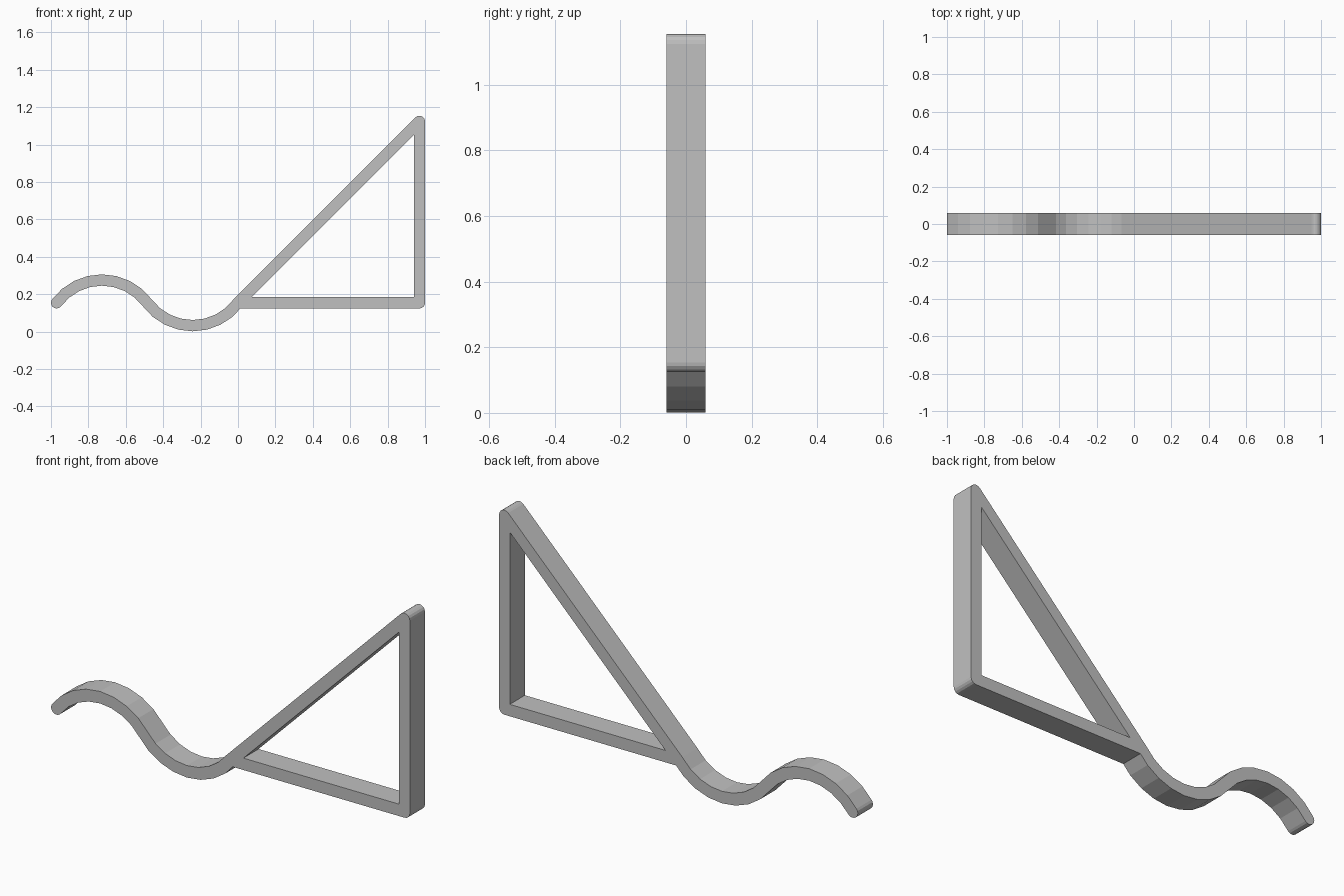
import bpy
import math
from mathutils import Vector

cube = bpy.data.objects.get("Cube")
if cube:
    bpy.data.objects.remove(cube, do_unlink=True)

R = 0.03            # half the bar thickness
DEPTH = 0.06        # half the width along y
BASE = 0.154        # height of the bar and wave ends
RIGHT = 0.97        # centre line of the upright
HALF = RIGHT / 4    # half the chord of one wave arc
RISE = 0.122        # height of one wave arc
STEPS = 8

grey = bpy.data.materials.new("light grey")
grey.use_nodes = True
colour = (0.53, 0.53, 0.53, 1)
grey.diffuse_color = colour
grey.node_tree.nodes["Principled BSDF"].inputs["Base Color"].default_value = colour


def arc(centre, radius, start, end, steps):
    """Points along a circle arc, angles in radians."""
    return [Vector(centre) + radius * Vector((math.cos(a), math.sin(a)))
            for a in (start + (end - start) * i / steps for i in range(steps + 1))]


def add_loop(curve, points):
    spline = curve.splines.new("POLY")
    spline.points.add(len(points) - 1)
    for target, p in zip(spline.points, points):
        target.co = (p[0], p[1], 0, 1)
    spline.use_cyclic_u = True


# Wave centre line: one crest, one trough
radius = (HALF ** 2 + RISE ** 2) / (2 * RISE)
half_angle = math.asin(HALF / radius)
up = math.pi / 2
drop = radius - RISE
crest = arc((-3 * HALF, BASE - drop), radius, up + half_angle, up - half_angle, STEPS)
trough = arc((-HALF, BASE + drop), radius, -up - half_angle, -up + half_angle, STEPS)
wave = crest + trough[1:]

# Mitred offsets on both sides of the wave, running on into the diagonal
top = Vector((RIGHT, BASE + RIGHT))
path = wave + [top]
upper, lower = [], []
for i in range(len(wave)):
    after = (path[i + 1] - path[i]).normalized()
    before = (path[i] - path[i - 1]).normalized() if i else after
    tangent = (before + after).normalized()
    normal = Vector((-tangent.y, tangent.x))
    shift = normal * R / tangent.dot(after)
    upper.append(path[i] + shift)
    lower.append(path[i] - shift)

# Outer outline with round ends, and the triangular opening
first = path[1] - path[0]
heading = math.atan2(first.y, first.x)
slant = R * math.sqrt(2)
outer = upper + arc(top, R, 0.75 * math.pi, 0, 6)
outer += arc((RIGHT, BASE), R, 0, -up, 4)
outer += [Vector((slant - R, BASE - R))] + lower[-2::-1]
outer += arc(path[0], R, heading - up, heading - 3 * up, 8)[1:-1]
opening = [(R + slant, BASE + R), (RIGHT - R, BASE + R),
           (RIGHT - R, BASE + RIGHT - R - slant)]

# Solid bar extruded from the outline
curve = bpy.data.curves.new("wave_and_triangle_bar", "CURVE")
curve.dimensions = "2D"
curve.fill_mode = "BOTH"
curve.extrude = DEPTH
add_loop(curve, outer)
add_loop(curve, opening)
curve.materials.append(grey)
bar = bpy.data.objects.new("wave_and_triangle_bar", curve)
bpy.context.collection.objects.link(bar)
bar.rotation_euler.x = math.pi / 2

# Turn it into a flat-shaded mesh
bpy.ops.object.select_all(action="DESELECT")
bar.select_set(True)
bpy.context.view_layer.objects.active = bar
bpy.ops.object.convert(target="MESH")
bpy.ops.object.transform_apply(rotation=True)
bpy.ops.object.mode_set(mode="EDIT")
bpy.ops.mesh.select_all(action="SELECT")
bpy.ops.mesh.remove_doubles(threshold=0.0005)
bpy.ops.mesh.normals_make_consistent(inside=False)
bpy.ops.object.mode_set(mode="OBJECT")
bpy.ops.object.shade_flat()
